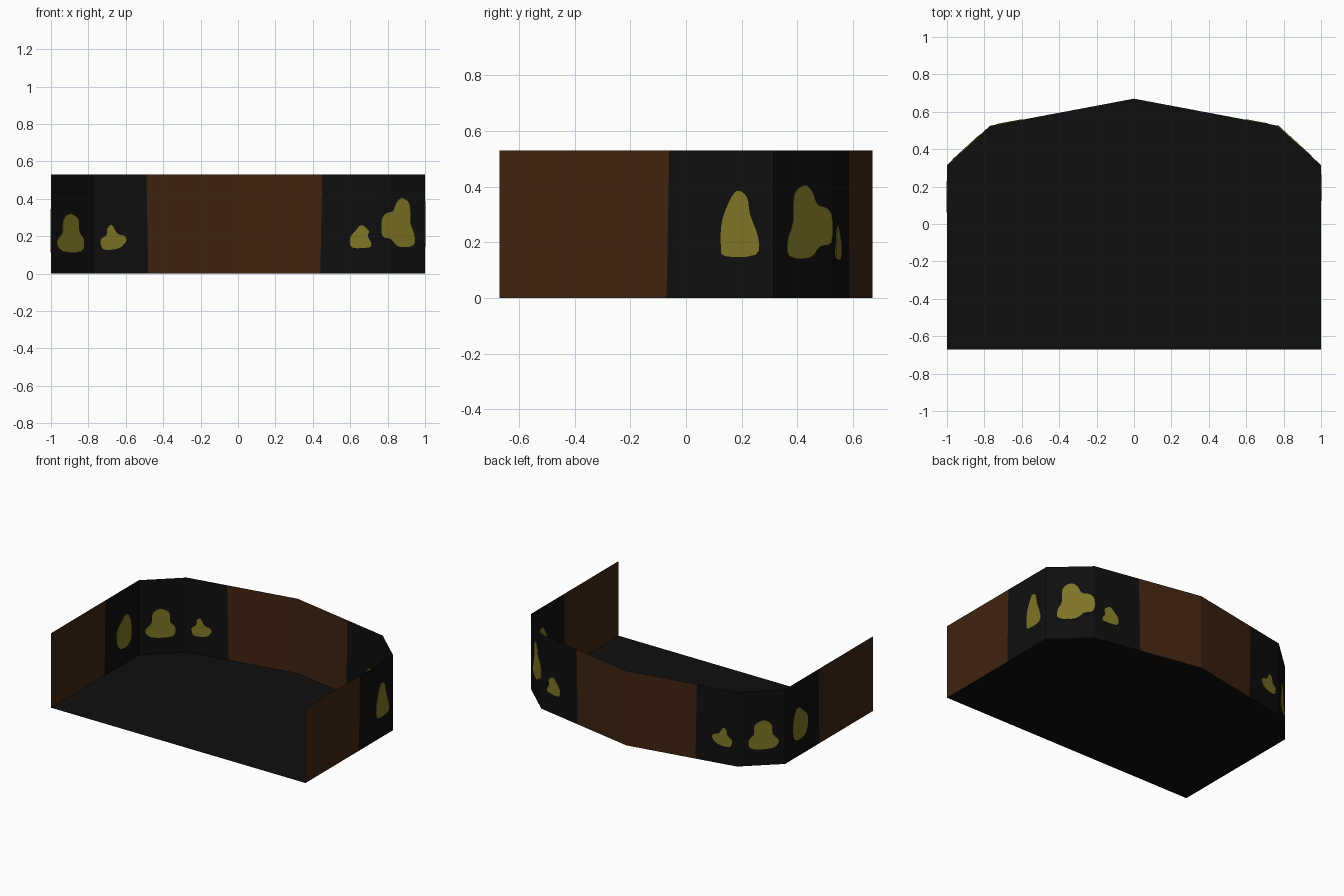
import bpy
import bmesh
from mathutils import Vector

cube = bpy.data.objects.get("Cube")
if cube:
    bpy.data.objects.remove(cube, do_unlink=True)

HEIGHT = 0.53
PLATE_HALF = 0.003
half_plan = [(1, -0.67), (1, 0.315), (0.77, 0.525)]
corners = [Vector((-x, y, 0)) for x, y in half_plan]
corners += [Vector((0, 0.67, 0))]
corners += [Vector((x, y, 0)) for x, y in reversed(half_plan)]
LEFT_SIDE, LEFT_BEVEL, LEFT_BACK, RIGHT_BACK, RIGHT_BEVEL, RIGHT_SIDE = range(6)


def make_material(name, colour):
    material = bpy.data.materials.new(name)
    material.use_nodes = True
    rgba = (*colour, 1)
    material.diffuse_color = rgba
    material.node_tree.nodes["Principled BSDF"].inputs["Base Color"].default_value = rgba
    return material


black = make_material("charcoal black", (0.0045, 0.0045, 0.0045))
brown = make_material("dark brown", (0.05, 0.017, 0.005))
gold = make_material("dull gold", (0.21, 0.178, 0.02))


def finish(name, bm, *materials):
    mesh = bpy.data.meshes.new(name)
    bm.to_mesh(mesh)
    bm.free()
    for material in materials:
        mesh.materials.append(material)
    obj = bpy.data.objects.new(name, mesh)
    bpy.context.collection.objects.link(obj)
    return obj


def on_wall(wall, along, z):
    """Point on a wall: side walls are measured along y, the others along x."""
    start, end = corners[wall], corners[wall + 1]
    axis = 1 if wall in (LEFT_SIDE, RIGHT_SIDE) else 0
    point = start.lerp(end, (along - start[axis]) / (end[axis] - start[axis]))
    return point + Vector((0, 0, z))


# Floor sheet
bm = bmesh.new()
bm.faces.new([bm.verts.new(c) for c in corners])
finish("floor", bm, black)

# Wall sheet, changing between brown and black at slightly slanted seams
seams = {
    LEFT_SIDE: (-0.07, -0.06),
    LEFT_BACK: (-0.48, -0.49),
    RIGHT_BACK: (0.44, 0.45),
    RIGHT_SIDE: (-0.07, -0.06),
}
up = Vector((0, 0, HEIGHT))
bm = bmesh.new()
colour = 0
previous = [bm.verts.new(corners[0]), bm.verts.new(corners[0] + up)]


def add_panel(low, high):
    global previous
    edge = [bm.verts.new(low), bm.verts.new(high)]
    face = bm.faces.new((previous[0], previous[1], edge[1], edge[0]))
    face.material_index = colour
    previous = edge


for wall in range(len(corners) - 1):
    if wall in seams:
        low, high = seams[wall]
        add_panel(on_wall(wall, low, 0), on_wall(wall, high, HEIGHT))
        colour = 1 - colour
    add_panel(corners[wall + 1], corners[wall + 1] + up)
finish("surrounding_wall", bm, brown, black)


# Painted patches: thin rounded plates showing on both sides of the wall
def smooth_loop(points, steps=3):
    count = len(points)
    result = []
    for i in range(count):
        a, b, c, d = (points[(i + k) % count] for k in (-1, 0, 1, 2))
        for s in range(steps):
            t = s / steps
            result.append(b + (c - a) * (t / 2)
                          + (a * 2 - b * 5 + c * 4 - d) * (t * t / 2)
                          + (b * 3 - a - c * 3 + d) * (t ** 3 / 2))
    return result


def add_patch(name, wall, outline):
    """Outline is in hundredths: position along the wall, then height."""
    outline = smooth_loop([Vector(p) / 100 for p in outline])
    direction = (corners[wall + 1] - corners[wall]).normalized()
    normal = direction.cross(Vector((0, 0, 1))) * PLATE_HALF
    patch = bmesh.new()
    rings = [[patch.verts.new(on_wall(wall, p.x, p.y) + normal * side) for p in outline]
             for side in (-1, 1)]
    for ring in rings:
        patch.faces.new(ring)
    for i in range(len(outline)):
        patch.faces.new((rings[0][i - 1], rings[0][i], rings[1][i], rings[1][i - 1]))
    bmesh.ops.recalc_face_normals(patch, faces=patch.faces)
    finish(name, patch, gold)


add_patch("patch_right_side", LEFT_SIDE,
          [(7.5, 15), (6.5, 25), (12, 31), (17, 34.5), (21.5, 30), (23, 20), (21, 13), (13, 11.5)])
add_patch("patch_right_bevel", LEFT_BEVEL,
          [(-94, 12), (-84, 12), (-82.5, 18), (-85, 22.5), (-85.5, 29), (-90, 32),
           (-93.5, 28.5), (-94, 22), (-97, 17)])
add_patch("patch_right_back", LEFT_BACK,
          [(-72, 13), (-64, 13.5), (-60, 17), (-60.5, 20), (-64.5, 21.5), (-67.5, 26),
           (-70, 24), (-70.5, 20.5), (-73.5, 18)])
add_patch("patch_left_back", RIGHT_BACK,
          [(61, 14), (70, 14), (71.5, 16), (69.5, 20), (70, 23), (66, 26), (62.5, 22.5), (60, 19)])
add_patch("patch_left_bevel", RIGHT_BEVEL,
          [(86, 14.5), (94, 15), (94.5, 21), (92.5, 27), (92, 37), (88, 40.5), (85, 38),
           (83, 33.5), (79, 32), (77, 28), (77.5, 20), (82, 18.5)])
add_patch("patch_left_side", RIGHT_SIDE,
          [(14, 15), (12.5, 19), (13, 28), (16.5, 36.5), (19, 38.5), (22, 36), (23, 30),
           (26, 21.5), (25, 15.5)])
